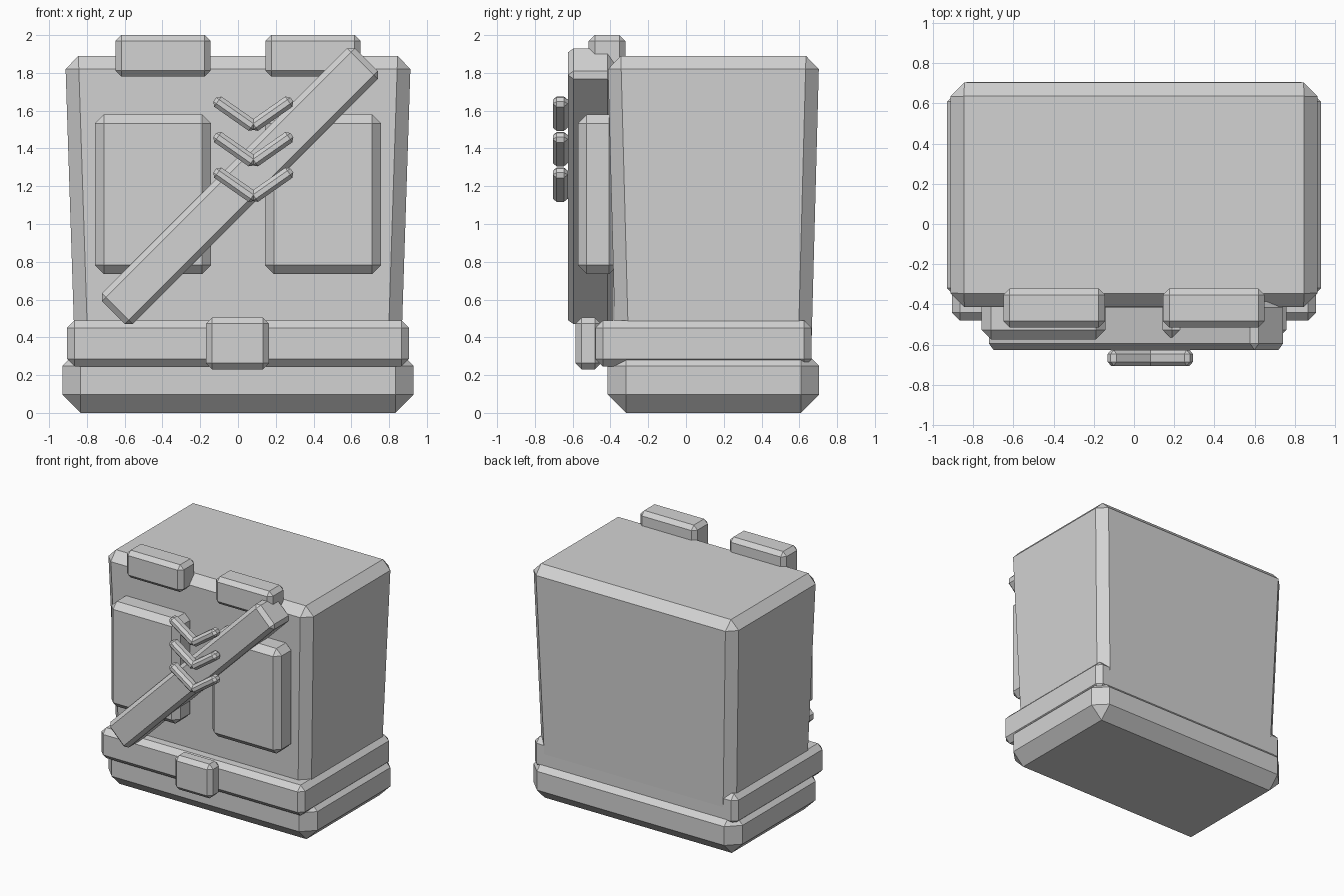
import bpy
import bmesh
from math import radians
from mathutils import Matrix

cube = bpy.data.objects.get("Cube")
if cube:
    bpy.data.objects.remove(cube, do_unlink=True)

# Single flat grey
grey = bpy.data.materials.new("light grey")
grey.use_nodes = True
GREY = (0.65, 0.65, 0.65, 1)
grey.diffuse_color = GREY
grey.node_tree.nodes["Principled BSDF"].inputs["Base Color"].default_value = GREY


def block(name, xs, ys, zs, chamfer, tilt=0, foot=(1, 1)):
    """Chamfered box from its ranges; tilt turns it about y, foot scales its base."""
    spans = (xs, ys, zs)
    size = [b - a for a, b in spans]
    centre = [(a + b) / 2 for a, b in spans]
    bm = bmesh.new()
    bmesh.ops.create_cube(bm, size=1)
    for v in bm.verts:
        low = v.co.z < 0
        v.co.x *= size[0] * (foot[0] if low else 1)
        v.co.y *= size[1] * (foot[1] if low else 1)
        v.co.z *= size[2]
    bmesh.ops.bevel(bm, geom=bm.edges[:], offset=chamfer, segments=1,
                    affect='EDGES', clamp_overlap=True)
    bm.transform(Matrix.Rotation(radians(tilt), 4, 'Y'))
    bmesh.ops.recalc_face_normals(bm, faces=bm.faces[:])
    mesh = bpy.data.meshes.new(name)
    bm.to_mesh(mesh)
    bm.free()
    mesh.materials.append(grey)
    obj = bpy.data.objects.new(name, mesh)
    obj.location = centre
    bpy.context.collection.objects.link(obj)
    return obj


def around(c, length):
    return (c - length / 2, c + length / 2)


# Body: tapered torso, base and belt
block("torso", (-.915, .915), (-.415, .705), (.2, 1.89), .07, foot=(.94, .92))
block("base", (-.93, .93), (-.415, .705), (0, .345), .097)
block("belt", (-.905, .905), (-.48, .665), (.245, .49), .04)
block("buckle", (-.17, .165), (-.585, -.45), (.23, .505), .033)

# Paired chest panels and shoulder tabs
for side, s in (("right", -1), ("left", 1)):
    block(side + "_chest_panel", around(s * .45, .615), (-.573, -.36), (.735, 1.58), .047)
    block(side + "_shoulder_tab", around(s * .397, .505), (-.515, -.32), (1.78, 2), .032)

# Diagonal strap across the chest
block("strap", around(.01, 1.895), (-.625, -.385), around(1.2, .23), .03, tilt=-45)

# Three V-shaped chevrons, each of two slanted bars
for i in range(3):
    for side, s in (("right", -1), ("left", 1)):
        block(f"chevron_{i + 1}_{side}", around(.081 + s * .097, .262), (-.705, -.626),
              around(1.584 - i * .188, .066), .02, tilt=-35 * s)
